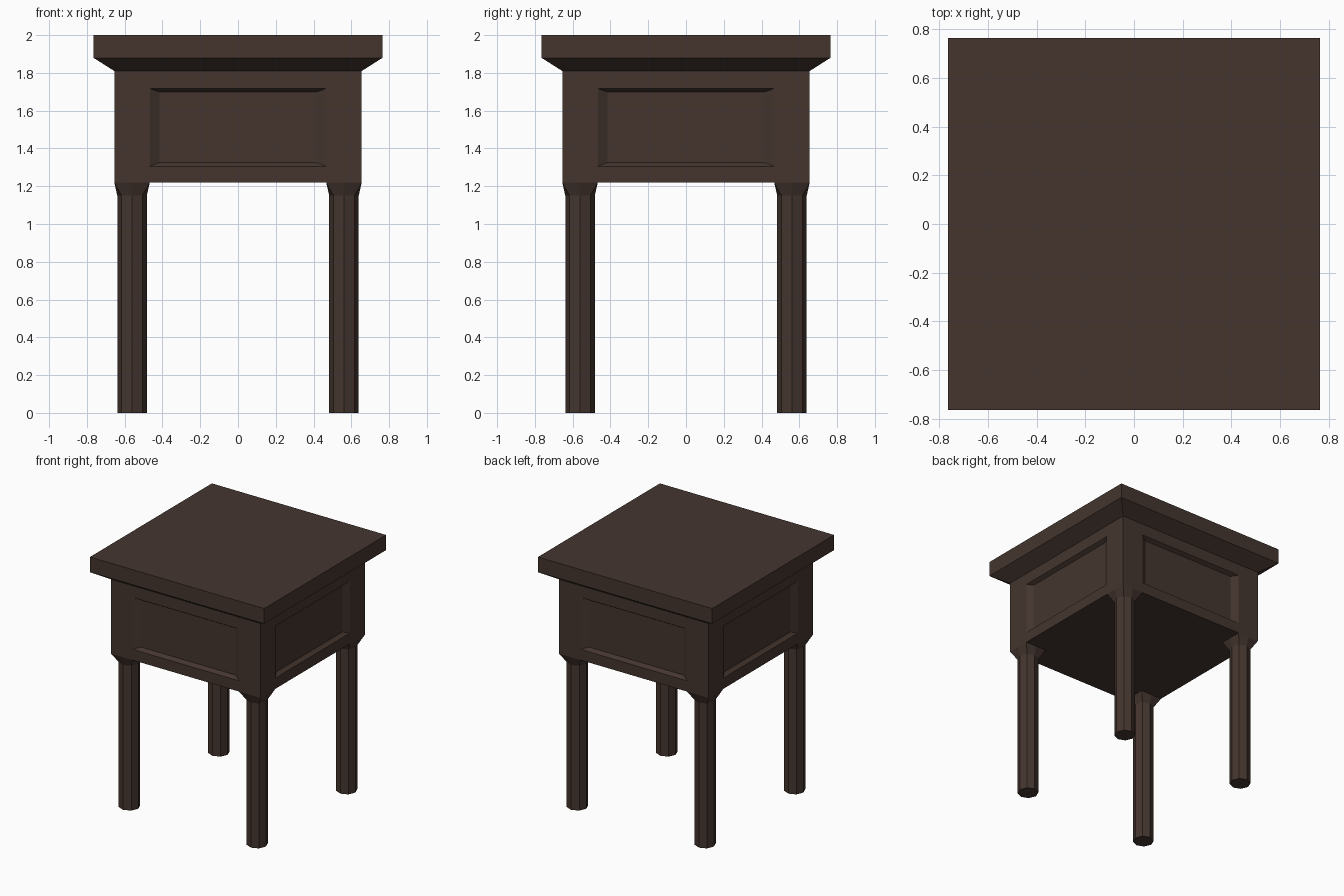
import bpy, bmesh, math
from mathutils import Matrix

if "Cube" in bpy.data.objects:
    bpy.data.objects.remove(bpy.data.objects["Cube"])

wood = bpy.data.materials.new("dark brown wood")
wood.diffuse_color = (0.058, 0.036, 0.028, 1)
wood.use_nodes = True
wood.node_tree.nodes["Principled BSDF"].inputs["Base Color"].default_value = wood.diffuse_color


def finish(name, bm):
    bmesh.ops.remove_doubles(bm, verts=bm.verts, dist=0.0005)
    bmesh.ops.recalc_face_normals(bm, faces=bm.faces)
    mesh = bpy.data.meshes.new(name)
    bm.to_mesh(mesh)
    bm.free()
    mesh.materials.append(wood)
    ob = bpy.data.objects.new(name, mesh)
    bpy.context.collection.objects.link(ob)
    return ob


def loft(bm, rings, cap_start=True, cap_end=True):
    loops = [[bm.verts.new(p) for p in ring] for ring in rings]
    n = len(loops[0])
    for a, b in zip(loops, loops[1:]):
        for i in range(n):
            j = (i + 1) % n
            bm.faces.new((a[i], a[j], b[j], b[i]))
    if cap_start:
        bm.faces.new(loops[0])
    if cap_end:
        bm.faces.new(loops[-1])


def square(h, z):
    return [(-h, -h, z), (h, -h, z), (h, h, z), (-h, h, z)]


def upright(h, z0, z1, y):
    return [(-h, y, z0), (h, y, z0), (h, y, z1), (-h, y, z1)]


# Table top with a sloped underside
bm = bmesh.new()
loft(bm, [square(0.655, 1.81), square(0.765, 1.88), square(0.765, 2.0)])
finish("table_top", bm)

# Cabinet: four sides with recessed bevelled panels, plus bottom and top
B = 0.655
bm = bmesh.new()
for k in range(4):
    turn = Matrix.Rotation(k * math.pi / 2, 3, 'Z')
    side = bmesh.new()
    rings = [upright(B, 1.22, 1.81, -B),
             upright(0.467, 1.305, 1.717, -B),
             upright(0.415, 1.326, 1.699, -B + 0.03)]
    rings = [[turn @ Matrix.Translation(p).translation for p in r] for r in rings]
    side.free()
    loft(bm, rings, cap_start=False)
for z in (1.22, 1.81):
    bm.faces.new([bm.verts.new(p) for p in square(B, z)])
finish("cabinet", bm)

# Octagonal legs flaring into a square block under the cabinet corners
C, R, H = 0.561, 0.078, 0.094


def octagon(x, y, z, squared=False):
    pts = []
    for i in range(8):
        c, s = math.cos(i * math.pi / 4), math.sin(i * math.pi / 4)
        f = H / max(abs(c), abs(s)) if squared else R
        pts.append((x + f * c, y + f * s, z))
    return pts


for row, sy in (("front", -1), ("back", 1)):
    for col, sx in (("left", -1), ("right", 1)):
        x, y = sx * C, sy * C
        bm = bmesh.new()
        loft(bm, [octagon(x, y, 0), octagon(x, y, 1.15), octagon(x, y, 1.22, True)])
        finish(f"{row}_{col}_leg", bm)
